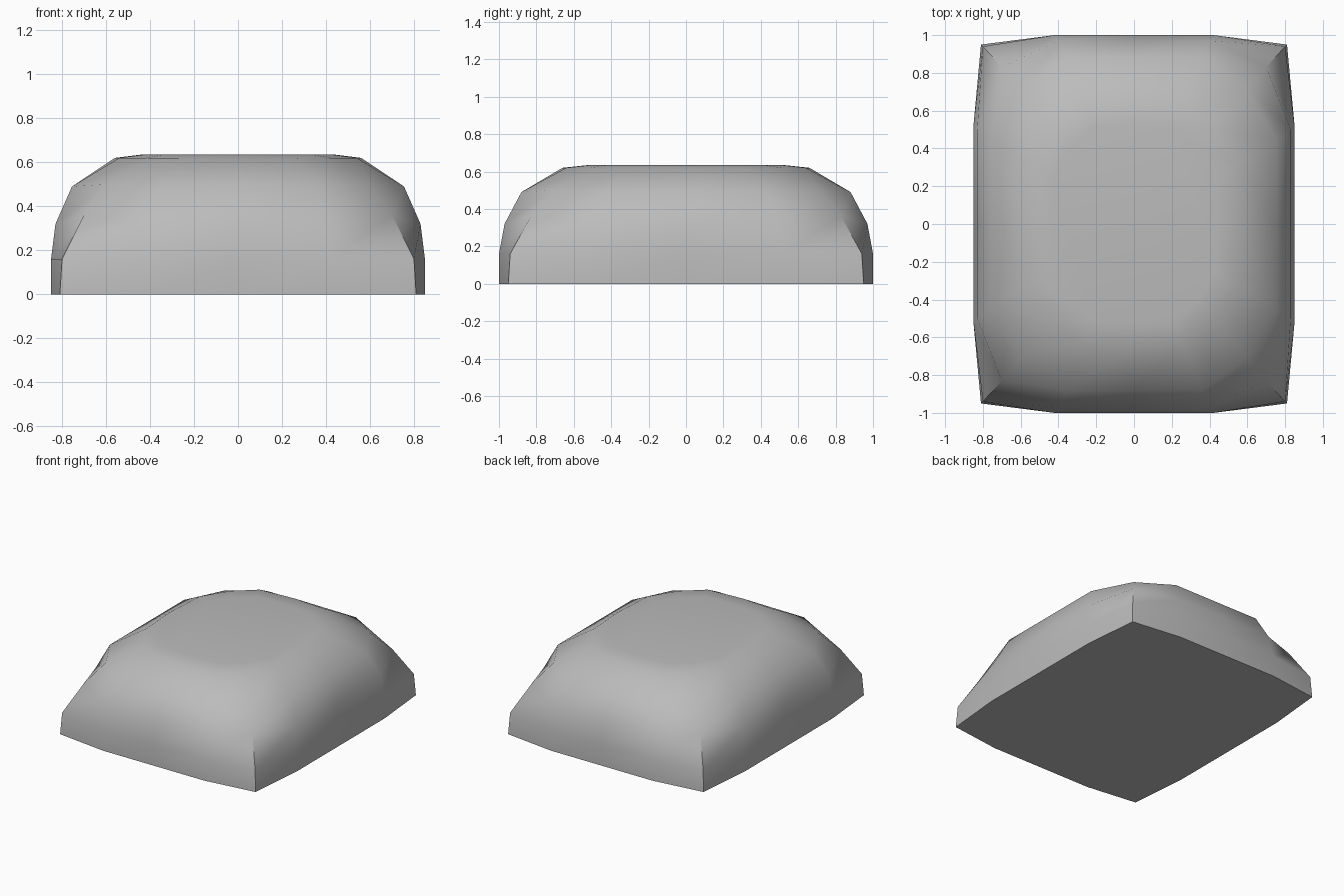
import bpy
import bmesh
import math

if "Cube" in bpy.data.objects:
    bpy.data.objects.remove(bpy.data.objects["Cube"], do_unlink=True)

grey = bpy.data.materials.new("plain grey")
grey.use_nodes = True
colour = (0.5, 0.5, 0.5, 1)
grey.diffuse_color = colour
grey.node_tree.nodes["Principled BSDF"].inputs["Base Color"].default_value = colour


def outline(side, corner, front, mid):
    """Full ring mirrored from the points of one quarter."""
    quarter = [(mid[0], 0, side[2]), side, corner, front, (0, mid[1], front[2])]
    half = quarter + [(-x, y, z) for x, y, z in reversed(quarter[:-1])]
    return half + [(x, -y, z) for x, y, z in reversed(half[1:-1])]


# Side, corner and front points of each level, then the middle extents
levels = [
    ((.85, .52, 0), (.81, .95, 0), (.42, 1, 0), (.85, 1)),
    ((.85, .52, .16), (.80, .94, .16), (.42, 1, .16), (.85, 1)),
    ((.83, .50, .32), (.70, .83, .36), (.40, .97, .32), (.83, .97)),
    ((.755, .44, .49), (.60, .71, .50), (.36, .88, .49), (.755, .88)),
    ((.54, .32, .62), (.42, .51, .62), (.27, .64, .62), (.56, .66)),
    ((.43, .25, .635), (.34, .41, .635), (.21, .51, .635), (.44, .52)),
]

# Domed body with a flat base and top
bm = bmesh.new()
rings = [[bm.verts.new(p) for p in outline(*level)] for level in levels]
for low, high in zip(rings, rings[1:]):
    for i in range(len(low)):
        j = (i + 1) % len(low)
        bm.faces.new((low[i], low[j], high[j], high[i]))
bm.faces.new(list(reversed(rings[0])))
bm.faces.new(rings[-1])
bmesh.ops.recalc_face_normals(bm, faces=bm.faces)
mesh = bpy.data.meshes.new("domed_block")
bm.to_mesh(mesh)
bm.free()
mesh.materials.append(grey)
body = bpy.data.objects.new("domed_block", mesh)
bpy.context.collection.objects.link(body)

# Smooth dome with crisp corner and base edges
bpy.context.view_layer.objects.active = body
body.select_set(True)
bpy.ops.object.shade_smooth_by_angle(angle=math.radians(42))
